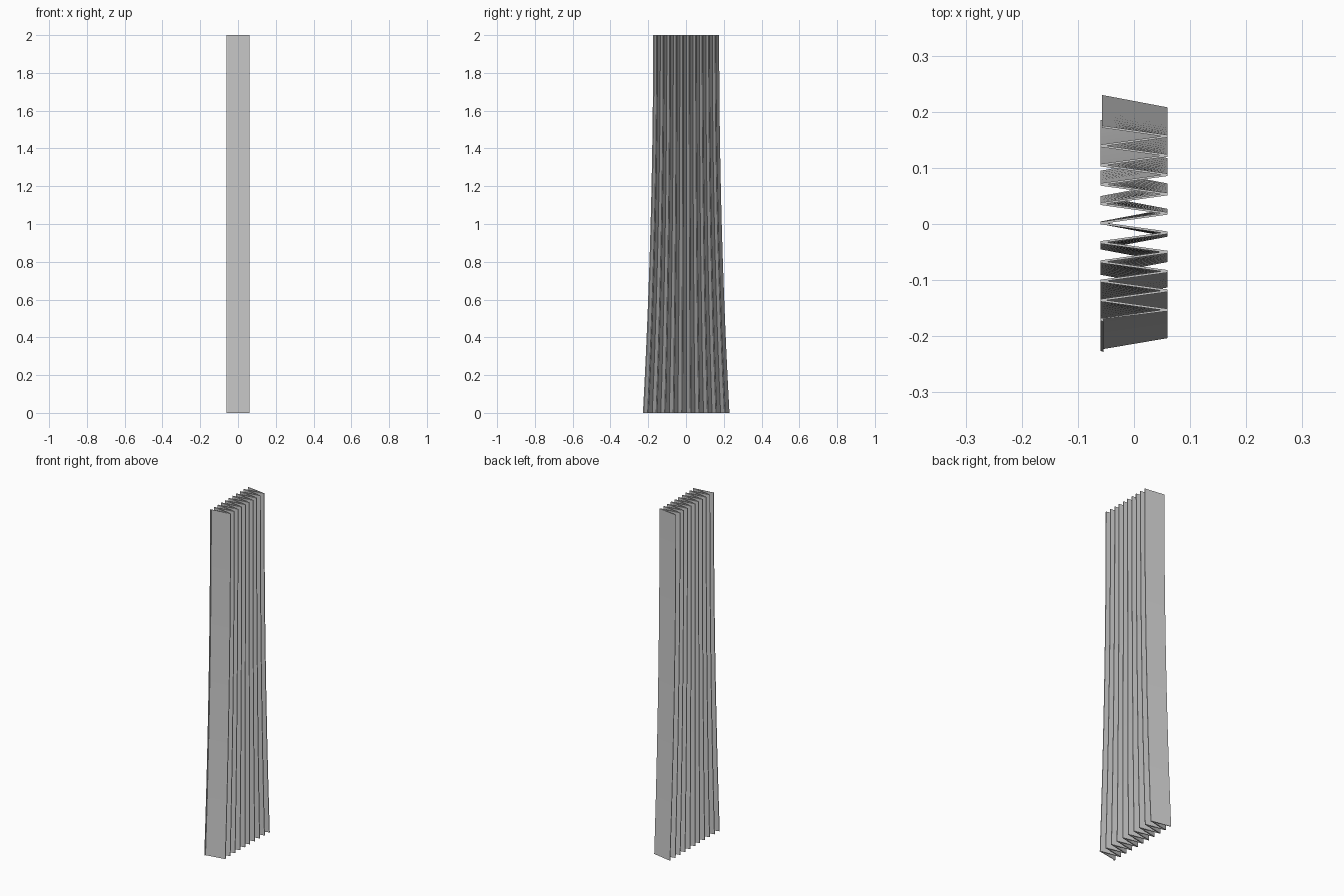
import bpy, bmesh

if "Cube" in bpy.data.objects:
    bpy.data.objects.remove(bpy.data.objects["Cube"])

# Gathered curtain: a thin zigzag sheet, pulled together at the top and flaring at the bottom
HALF = 0.06        # half depth of the folds
FOLDS = 20         # number of fold tips
H = 0.0172         # y distance between tips at the top
BLUNT = 0.0022     # half width of the flattened outer tip
INSET = 0.012      # how far the inner corner sits behind the outer tip
HEIGHT, ROWS = 2.0, 12

# cross-section as (x, tip y scaled by flare, fixed thickness offset)
side_a = [(-0.057, 0.1735, 0.002)]
side_b = [(-0.057, 0.1735, -0.002)]
for i in range(FOLDS):
    y = 0.1565 - H * i
    s = 1 if i % 2 == 0 else -1
    outer, inner = (side_a, side_b) if s > 0 else (side_b, side_a)
    outer += [(s * HALF, y, BLUNT), (s * HALF, y, -BLUNT)]
    inner.append((s * (HALF - INSET), y, 0))
# short hem past the last fold
side_a[-1] = (-0.054, 0.1565 - H * (FOLDS - 1), 0.001)
side_b.append((-0.054, -0.1725, -0.0015))
section = side_a + side_b[::-1]


def flare(z):
    return 1 + 0.314 * (1 - z / HEIGHT) ** 2


bm = bmesh.new()
rings = []
for r in range(ROWS + 1):
    z = HEIGHT * r / ROWS
    rings.append([bm.verts.new((x, y * flare(z) + off, z)) for x, y, off in section])

n = len(section)
for lo, hi in zip(rings, rings[1:]):
    for k in range(n):
        j = (k + 1) % n
        bm.faces.new((lo[k], lo[j], hi[j], hi[k]))
bm.faces.new(rings[0][::-1])
bm.faces.new(rings[-1])
bmesh.ops.recalc_face_normals(bm, faces=bm.faces[:])

mesh = bpy.data.meshes.new("curtain")
bm.to_mesh(mesh)
bm.free()
bpy.context.collection.objects.link(bpy.data.objects.new("curtain", mesh))
